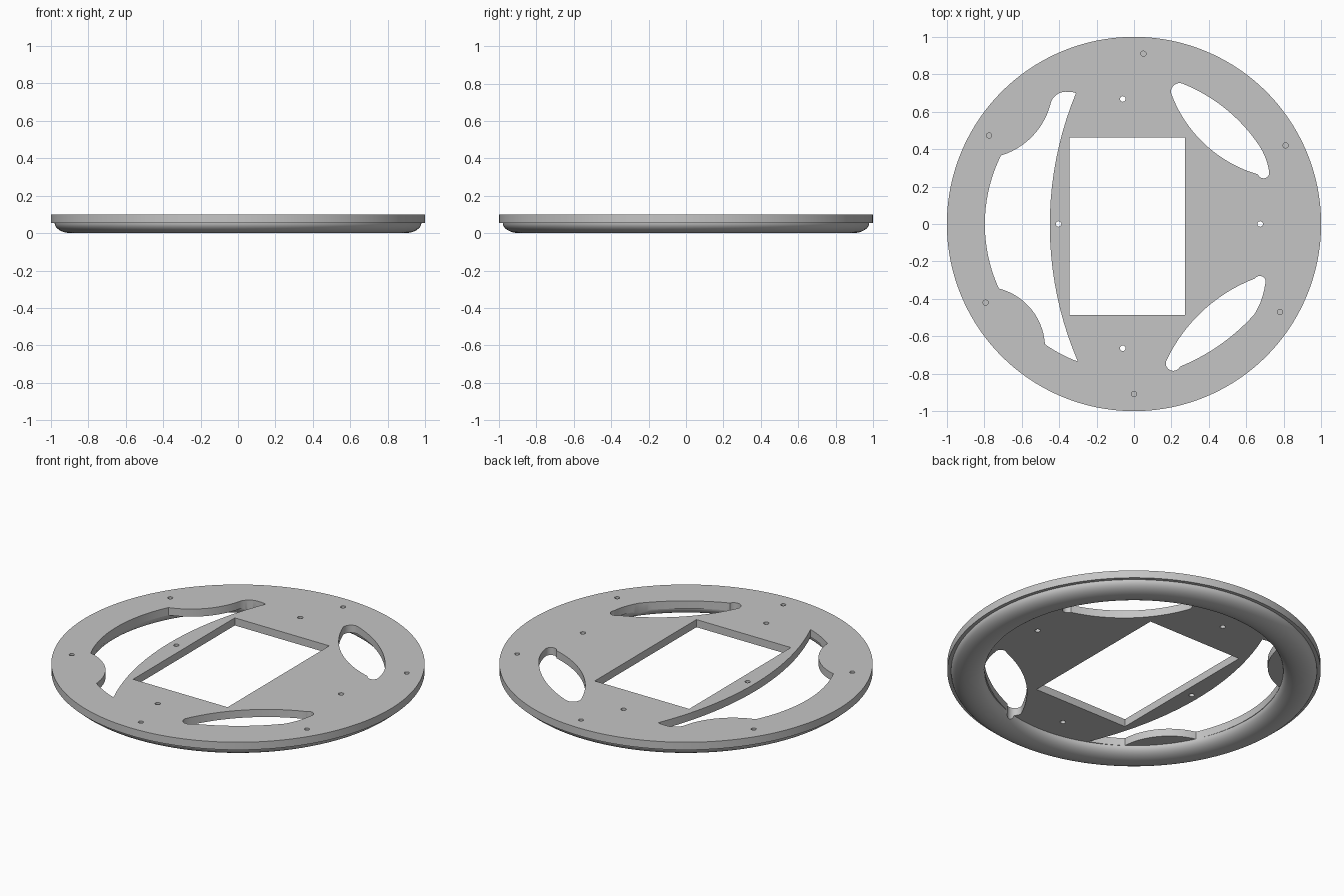
import bpy, bmesh
from math import cos, sin, pi, atan2
from mathutils import Vector

cube = bpy.data.objects.get("Cube")
if cube:
    bpy.data.objects.remove(cube, do_unlink=True)

TOP, UNDER = 0.1, 0.055
SEG = 160

grey = bpy.data.materials.new("light grey")
grey.use_nodes = True
grey.diffuse_color = (0.56, 0.56, 0.56, 1)
grey.node_tree.nodes["Principled BSDF"].inputs["Base Color"].default_value = grey.diffuse_color


def make_object(name, bm):
    bmesh.ops.recalc_face_normals(bm, faces=bm.faces)
    mesh = bpy.data.meshes.new(name)
    bm.to_mesh(mesh)
    bm.free()
    mesh.materials.append(grey)
    obj = bpy.data.objects.new(name, mesh)
    bpy.context.collection.objects.link(obj)
    return obj


def lathe(name, profile):
    """Turn (radius, z) points about z and cap both ends."""
    bm = bmesh.new()
    rings = [[bm.verts.new((r * cos(2 * pi * i / SEG), r * sin(2 * pi * i / SEG), z))
              for i in range(SEG)] for r, z in profile]
    for a, b in zip(rings, rings[1:]):
        for i in range(SEG):
            j = (i + 1) % SEG
            bm.faces.new((a[i], a[j], b[j], b[i]))
    bm.faces.new(rings[0])
    bm.faces.new(rings[-1])
    return make_object(name, bm)


def arc(a, m, b, steps=20):
    """Points on the circle through a, m and b, leaving out b."""
    a, m, b = Vector(a), Vector(m), Vector(b)
    p, q = m - a, b - a
    d = 2 * (p.x * q.y - p.y * q.x)
    c = a + Vector((q.y * p.dot(p) - p.y * q.dot(q), p.x * q.dot(q) - q.x * p.dot(p))) / d
    start = atan2(a.y - c.y, a.x - c.x)
    sweep = (atan2(b.y - c.y, b.x - c.x) - start) % (2 * pi)
    if d < 0:
        sweep -= 2 * pi
    r = (a - c).length
    return [(c.x + r * cos(start + sweep * i / steps),
             c.y + r * sin(start + sweep * i / steps)) for i in range(steps)]


def outline(points):
    """Chain of arcs: end, middle, end, middle ... back to the start."""
    pts = []
    for i in range(0, len(points), 2):
        pts += arc(points[i], points[i + 1], points[(i + 2) % len(points)])
    return pts


def prism(bm, pts, z0, z1):
    low = [bm.verts.new((x, y, z0)) for x, y in pts]
    high = [bm.verts.new((x, y, z1)) for x, y in pts]
    bm.faces.new(low)
    bm.faces.new(high)
    for i in range(len(pts)):
        j = (i + 1) % len(pts)
        bm.faces.new((low[i], low[j], high[j], high[i]))


def circle(x, y, r, n=16):
    return [(x + r * cos(2 * pi * i / n), y + r * sin(2 * pi * i / n)) for i in range(n)]


# Plate with a rounded grip rim beneath it
rim = [(0.89 + 0.09 * cos(pi * i / 20), UNDER * (1 - sin(pi * i / 20))) for i in range(21)]
wheel = lathe("wheel_plate", [(1, TOP), (1, UNDER)] + rim)

# Openings
cut = bmesh.new()
left_slot = outline([
    (-0.31, 0.70), (-0.45, 0.0),
    (-0.30, -0.735), (-0.392, -0.694),
    (-0.476, -0.642), (-0.556, -0.447),
    (-0.722, -0.345), (-0.797, 0.0),
    (-0.711, 0.366), (-0.524, 0.49),
    (-0.444, 0.65), (-0.412, 0.692),
    (-0.353, 0.706), (-0.33, 0.705)])
back_slot = outline([
    (0.198, 0.70), (0.21, 0.738),
    (0.257, 0.751), (0.49, 0.615),
    (0.665, 0.425), (0.70, 0.36),
    (0.722, 0.281), (0.71, 0.25),
    (0.663, 0.265), (0.38, 0.425)])
front_slot = outline([
    (0.171, -0.735), (0.182, -0.773),
    (0.246, -0.762), (0.47, -0.638),
    (0.642, -0.484), (0.68, -0.407),
    (0.70, -0.324), (0.69, -0.283),
    (0.647, -0.291), (0.342, -0.489)])
window = [(-0.345, -0.487), (0.273, -0.487), (0.273, 0.463), (-0.345, 0.463)]
for shape in (left_slot, back_slot, front_slot, window):
    prism(cut, shape, -0.1, 0.2)

# Through holes around the window
for x, y in ((-0.06, 0.668), (-0.06, -0.664), (-0.403, 0), (0.674, 0)):
    prism(cut, circle(x, y, 0.015), -0.1, 0.2)

# Blind screw holes around the rim
for x, y in ((0.05, 0.91), (0.81, 0.42), (0.78, -0.47),
             (0, -0.908), (-0.793, -0.42), (-0.774, 0.473)):
    prism(cut, circle(x, y, 0.014), 0.06, 0.2)

cutter = make_object("opening_cutter", cut)
cutter.hide_render = True

mod = wheel.modifiers.new("openings", "BOOLEAN")
mod.operation = "DIFFERENCE"
mod.solver = "EXACT"
mod.object = cutter
bpy.context.view_layer.objects.active = wheel
for o in bpy.context.selected_objects:
    o.select_set(False)
wheel.select_set(True)
bpy.ops.object.modifier_apply(modifier=mod.name)
bpy.data.objects.remove(cutter, do_unlink=True)
bpy.ops.object.shade_smooth_by_angle(angle=pi / 6)
